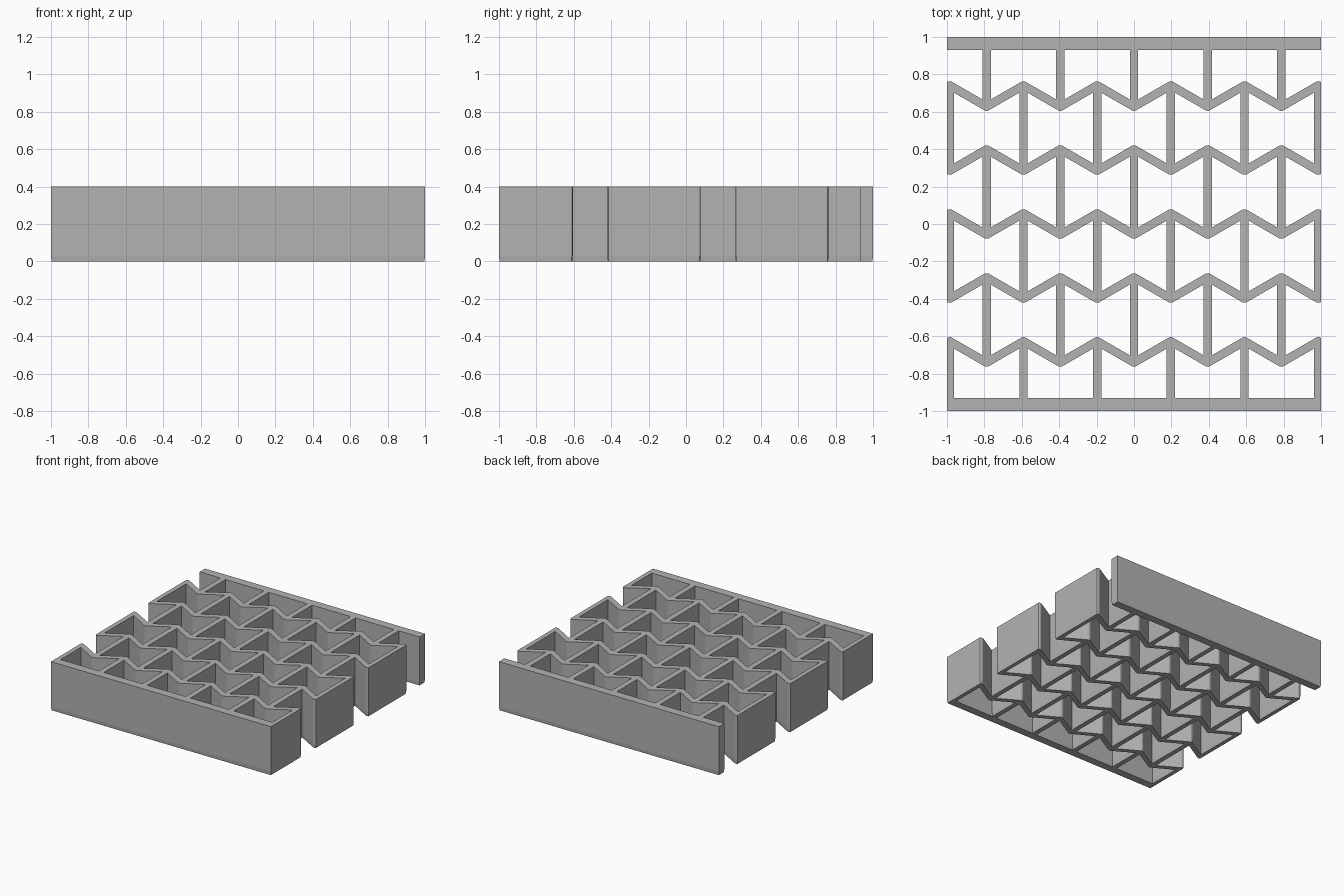
import bpy
import bmesh
from mathutils import Vector

if "Cube" in bpy.data.objects:
    bpy.data.objects.remove(bpy.data.objects["Cube"])

HEIGHT = 0.4
STEP = 0.197          # sideways distance between nodes
ROW = 0.342           # distance between zigzag rows
AMP = STEP * 0.2887   # struts lean about 30 degrees
HALF = 0.0225         # half the wall thickness
SLANT = HALF / 0.866  # half the strut thickness measured along y
BAR = 0.93            # inner face of the end bars
FOOT, FOOT_INSET = 0.03, 0.003

grey = bpy.data.materials.new("light_grey")
grey.use_nodes = True
colour = (0.45, 0.45, 0.45, 1)
grey.diffuse_color = colour
grey.node_tree.nodes["Principled BSDF"].inputs["Base Color"].default_value = colour


def inset(points, amount):
    """Move a counterclockwise outline inward."""
    result = []
    for i, p in enumerate(points):
        a = (p - points[i - 1]).normalized()
        b = (points[(i + 1) % len(points)] - p).normalized()
        na, nb = Vector((-a.y, a.x)), Vector((-b.y, b.x))
        result.append(p + (na + nb) * amount / (1 + na.dot(nb)))
    return result


def add_prism(bm, points):
    """Upright prism with a slightly chamfered foot."""
    points = [Vector(p) for p in points]
    rings = []
    for outline, z in ((inset(points, FOOT_INSET), 0), (points, FOOT), (points, HEIGHT)):
        rings.append([bm.verts.new((p.x, p.y, z)) for p in outline])
    bm.faces.new(reversed(rings[0]))
    bm.faces.new(rings[-1])
    n = len(points)
    for low, high in zip(rings, rings[1:]):
        for i in range(n):
            j = (i + 1) % n
            bm.faces.new((low[i], low[j], high[j], high[i]))


def add_box(bm, x0, x1, y0, y1):
    x0, x1 = max(x0, -1), min(x1, 1)
    add_prism(bm, [(x0, y0), (x1, y0), (x1, y1), (x0, y1)])


def make_object(name, bm):
    mesh = bpy.data.meshes.new(name)
    bm.to_mesh(mesh)
    bm.free()
    mesh.materials.append(grey)
    obj = bpy.data.objects.new(name, mesh)
    bpy.context.collection.objects.link(obj)
    return obj


def node_y(row, node):
    """Node height: neighbouring nodes and neighbouring rows alternate."""
    return row * ROW + (AMP if (row + node) % 2 else -AMP)


def zigzag(row):
    """Outline of one zigzag strip with rounded tips and trimmed ends."""
    lower, upper = [], []
    for node in range(-5, 6):
        x, y = node * STEP, node_y(row, node)
        peak = (row + node) % 2 == 1
        for side, edge in ((-1, lower), (1, upper)):
            if peak == (side > 0):
                for dx, dy in ((-0.5, 0.866), (-0.26, 0.966), (0.26, 0.966), (0.5, 0.866)):
                    edge.append((x + dx * HALF, y + side * dy * HALF))
            else:
                edge.append((x, y + side * SLANT))
    end = HALF * 0.74
    for edge, side in ((lower, -1), (upper, 1)):
        edge.insert(0, (-1, node_y(row, -5) + side * end))
        edge.append((1, node_y(row, 5) + side * end))
    return lower + upper[::-1]


# Zigzag strips and the two solid end bars
bm = bmesh.new()
for row in range(-2, 3):
    add_prism(bm, zigzag(row))
add_box(bm, -1, 1, -1, -BAR)
add_box(bm, -1, 1, BAR, 1)
panel = make_object("reentrant_lattice_panel", bm)

# Straight walls from each row up to the next, or to an end bar
bm = bmesh.new()
bar_centre = (1 + BAR) / 2
for row in range(-3, 3):
    for node in range(-5, 6):
        if (row + node) % 2 == 0:
            bottom = -bar_centre if row == -3 else node_y(row, node)
            top = bar_centre if row == 2 else node_y(row + 1, node)
            add_box(bm, node * STEP - HALF, node * STEP + HALF, bottom, top)
walls = make_object("straight_walls", bm)

# Fuse the walls with the strips into one solid
union = panel.modifiers.new("fuse_walls", 'BOOLEAN')
union.operation = 'UNION'
union.solver = 'EXACT'
union.object = walls
bpy.context.view_layer.objects.active = panel
bpy.ops.object.modifier_apply(modifier=union.name)
bpy.data.objects.remove(walls)
